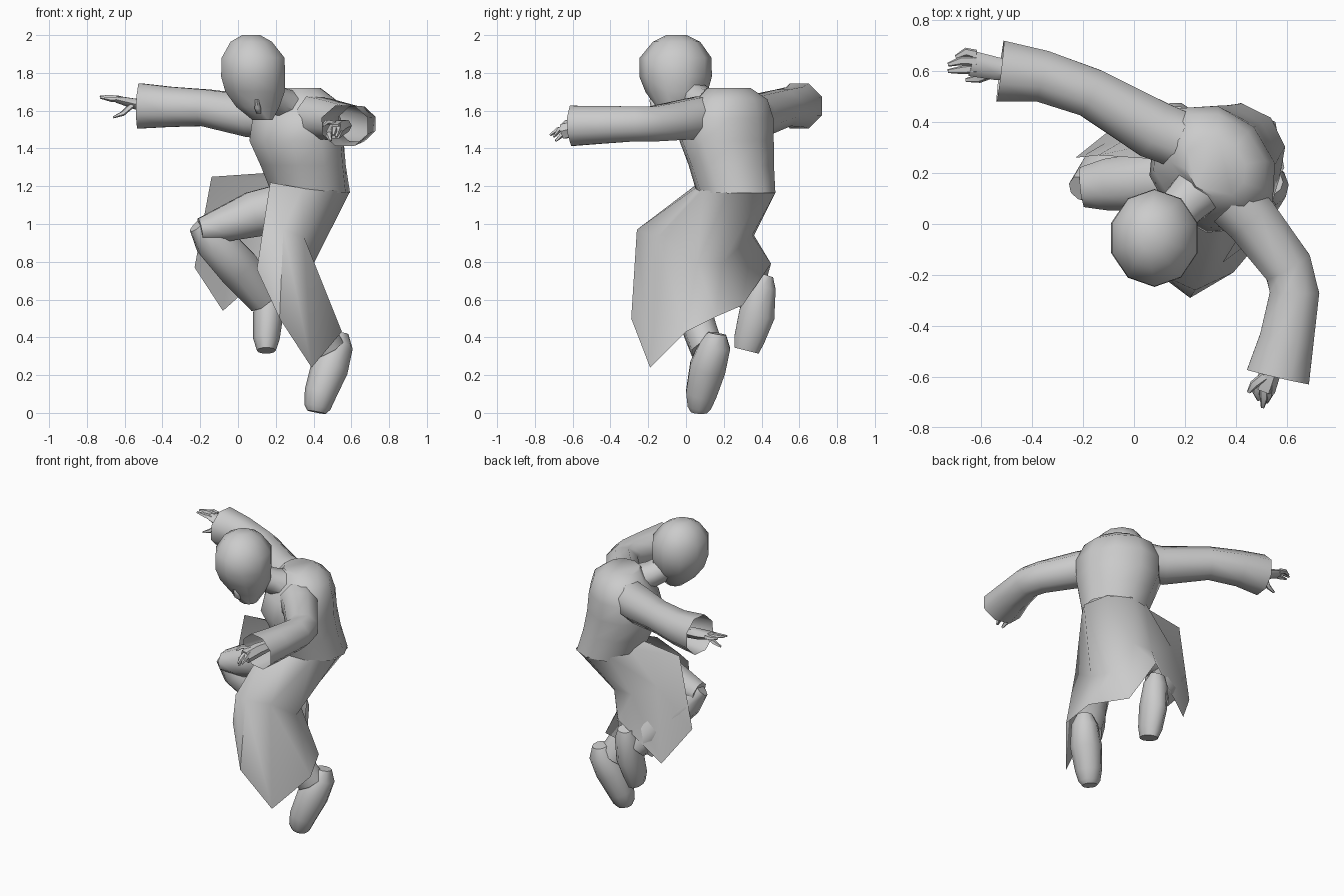
import bpy, bmesh, math
from mathutils import Vector as V


def finish(name, bm, angle=40):
    bmesh.ops.recalc_face_normals(bm, faces=bm.faces)
    me = bpy.data.meshes.new(name)
    bm.to_mesh(me)
    bm.free()
    ob = bpy.data.objects.new(name, me)
    bpy.context.collection.objects.link(ob)
    bpy.ops.object.select_all(action='DESELECT')
    ob.select_set(True)
    bpy.context.view_layer.objects.active = ob
    bpy.ops.object.shade_smooth_by_angle(angle=math.radians(angle))
    return ob


def loft(name, rings, n=8, ref=(0, 0, 1), flat=False, caps=(True, True), angle=50):
    """Rings (x, y, z, radius along ref, radius across) joined to a tube."""
    bm = bmesh.new()
    pts = [V(r[:3]) for r in rings]
    rows = []
    for i, r in enumerate(rings):
        a, b = pts[max(i - 1, 0)], pts[min(i + 1, len(pts) - 1)]
        t = V((0, 0, 1)) if flat else (b - a).normalized()
        u = V(ref)
        u = (u - t * u.dot(t)).normalized()
        w = t.cross(u)
        row = []
        for k in range(n):
            p = 2 * math.pi * (k + 0.5) / n
            row.append(bm.verts.new(pts[i] + u * r[3] * math.cos(p) + w * r[4] * math.sin(p)))
        rows.append(row)
    for a, b in zip(rows, rows[1:]):
        for k in range(n):
            bm.faces.new((a[k], a[(k + 1) % n], b[(k + 1) % n], b[k]))
    for use, row in zip(caps, (rows[0], rows[-1])):
        if use:
            bm.faces.new(row)
    return finish(name, bm, angle)


# head bent down, the face on the lower front
loft("head", [(.07, -.05, 2.0, .05, .055), (.07, -.05, 1.965, .115, .125),
              (.08, -.055, 1.88, .175, .19), (.08, -.055, 1.78, .178, .192),
              (.09, -.05, 1.70, .165, .165), (.105, -.05, 1.62, .12, .11),
              (.13, -.07, 1.55, .055, .055)], n=10, ref=(1, 0, 0), flat=True, angle=60)
loft("nose", [(.10, -.175, 1.66, .010, .02), (.105, -.16, 1.61, .02, .025),
              (.11, -.14, 1.585, .012, .015)], n=6, ref=(1, 0, 0), flat=True, angle=80)
loft("neck", [(.27, .15, 1.62, .09, .11), (.20, .08, 1.65, .08, .095),
              (.14, .02, 1.69, .08, .09)], caps=(False, False))

# robe upper body, shoulders turned about 45 degrees
loft("torso", [(.385, .265, 1.165, .205, .215),
               (.345, .24, 1.31, .24, .22), (.31, .215, 1.44, .27, .24),
               (.315, .225, 1.56, .27, .22), (.33, .245, 1.66, .22, .165),
               (.32, .225, 1.72, .13, .11)],
     n=10, ref=(1, -1, 0), flat=True, caps=(False, True))

# sleeves with open flared cuffs
loft("left_sleeve", [(.18, .33, 1.57, .125, .12), (.08, .37, 1.57, .12, .125),
                     (-.17, .515, 1.615, .105, .105), (-.36, .58, 1.62, .115, .11),
                     (-.525, .60, 1.625, .13, .13)], n=8, caps=(False, False))
loft("right_sleeve", [(.39, .09, 1.56, .125, .12), (.46, .02, 1.555, .115, .115),
                      (.605, -.17, 1.53, .10, .105), (.63, -.27, 1.53, .10, .105),
                      (.60, -.45, 1.525, .108, .115), (.565, -.60, 1.52, .115, .135)],
     n=8, caps=(False, False))


# hands: palm, fingers and thumb
def hand(side, palm, fingers):
    loft(side + "_palm", palm, n=6)
    for i, (a, b, c) in enumerate(fingers):
        loft(f"{side}_finger_{i + 1}", [(*a, .016, .02), (*b, .014, .018), (*c, .006, .008)], n=5)


hand("left", [(-.44, .60, 1.62, .035, .035), (-.54, .61, 1.635, .032, .045),
              (-.64, .63, 1.66, .02, .05)],
     [((-.62, .665, 1.66), (-.66, .675, 1.665), (-.70, .655, 1.665)),
      ((-.62, .64, 1.665), (-.68, .64, 1.672), (-.73, .625, 1.675)),
      ((-.62, .61, 1.66), (-.67, .605, 1.66), (-.73, .60, 1.67)),
      ((-.56, .59, 1.63), (-.61, .57, 1.585), (-.66, .565, 1.565))])
hand("right", [(.57, -.48, 1.52, .035, .035), (.54, -.57, 1.51, .045, .04),
               (.51, -.65, 1.49, .045, .045)],
     [((.53, -.63, 1.52), (.53, -.67, 1.50), (.52, -.70, 1.46)),
      ((.51, -.63, 1.51), (.51, -.68, 1.50), (.505, -.72, 1.47)),
      ((.49, -.62, 1.48), (.48, -.66, 1.47), (.49, -.69, 1.44)),
      ((.51, -.60, 1.53), (.47, -.63, 1.54), (.45, -.66, 1.52))])

# skirt of the robe: columns from the front slit round the back to the left flap
columns = [
    [(.17, .07, 1.22), (.13, -.21, .96), (.10, -.20, .76)],
    [(.34, .05, 1.19), (.24, -.26, .97), (.22, -.29, .50)],
    [(.50, .09, 1.18), (.35, -.15, .93), (.39, -.19, .24)],
    [(.59, .22, 1.165), (.40, .06, .79), (.55, .00, .43)],
    [(.555, .40, 1.165), (.34, .19, .79), (.50, .16, .51)],
    [(.42, .475, 1.17), (.30, .35, .94), (.29, .30, .57)],
    [(.28, .44, 1.20), (.16, .36, .94), (.20, .45, .79)],
    [(.19, .34, 1.24), (-.02, .34, 1.03), (-.08, .38, .54)],
    [(.15, .25, 1.27), (-.14, .27, 1.25), (-.23, .26, .77)],
]
bm = bmesh.new()
grid = [[bm.verts.new(p) for p in col] for col in columns]
for a, b in zip(grid, grid[1:]):
    for k in range(2):
        bm.faces.new((a[k], b[k], b[k + 1], a[k + 1]))
finish("robe_skirt", bm, 60)

# trousers: raised left leg, right leg under the skirt
loft("left_thigh", [(.21, .18, 1.08, .135, .14), (.08, .17, 1.05, .13, .125),
                    (-.10, .155, .99, .095, .11), (-.20, .145, .97, .065, .085)], caps=(False, True))
loft("left_shin", [(-.21, .14, 1.00, .05, .06), (-.13, .18, .91, .11, .11),
                   (.00, .26, .77, .105, .12), (.13, .36, .60, .085, .09)], ref=(0, 1, 0))
loft("right_shin", [(.20, -.10, .78, .06, .07), (.27, -.06, .66, .08, .08),
                    (.40, .06, .48, .095, .10), (.47, .11, .34, .09, .10)], ref=(0, 1, 0))

# shoes with toes pointing down
loft("right_shoe", [(.535, .165, .42, .05, .05), (.53, .155, .36, .085, .08),
                    (.485, .115, .24, .10, .10), (.435, .08, .10, .085, .085),
                    (.42, .07, .03, .065, .07), (.415, .068, .004, .045, .05)], ref=(0, 1, 0), n=10)
loft("left_shoe", [(.165, .425, .73, .04, .05), (.165, .405, .67, .075, .075),
                   (.16, .375, .52, .10, .08), (.15, .335, .39, .085, .07),
                   (.15, .32, .33, .07, .05)], ref=(0, 1, 0), n=10)
